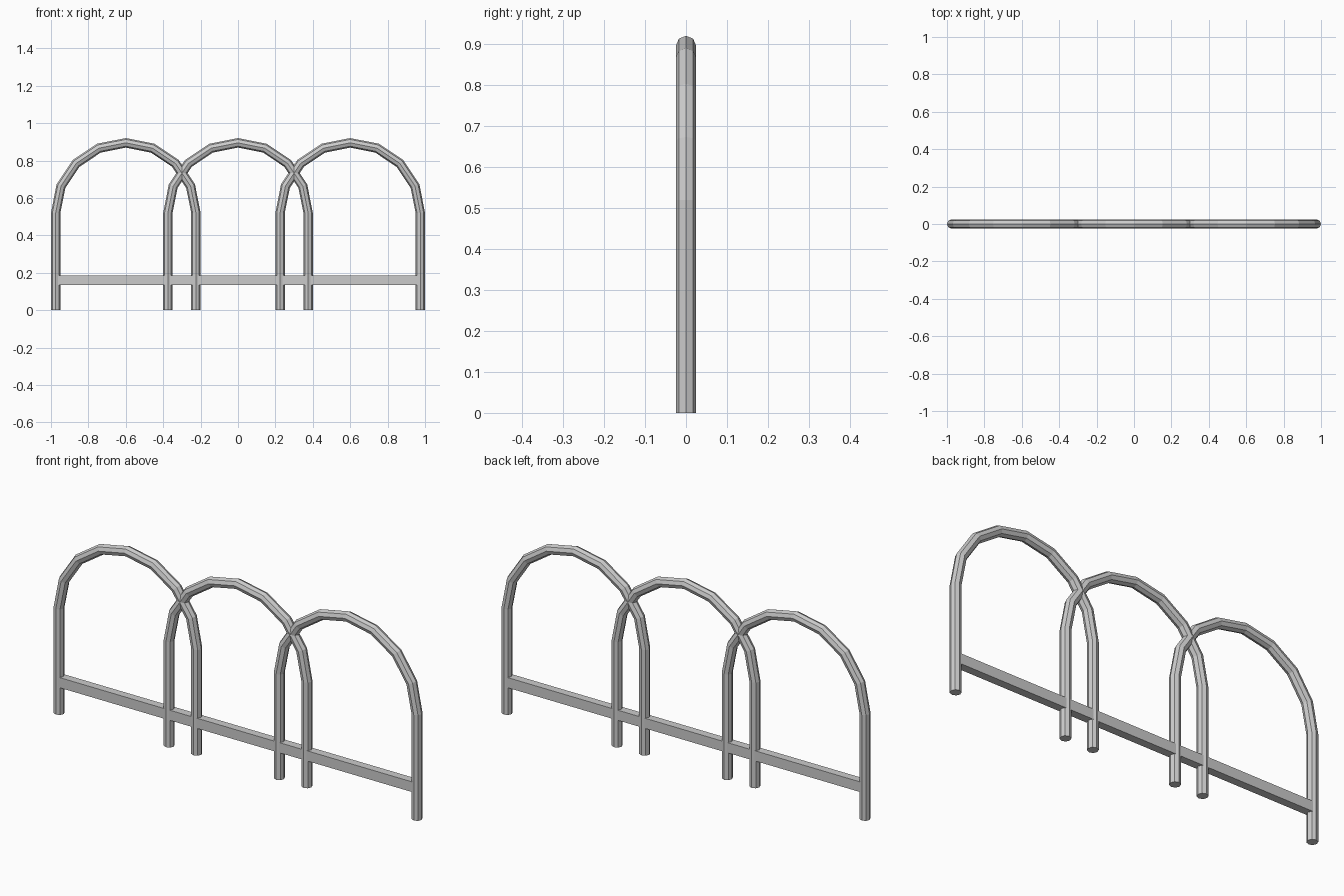
import bpy, bmesh
from math import sin, cos, pi

if "Cube" in bpy.data.objects:
    bpy.data.objects.remove(bpy.data.objects["Cube"])

R = 0.025      # tube radius
HALF = 0.375   # half distance between the legs of one hoop
SPRING = 0.52  # height where the arch begins
SPACING = 0.6


def hoop(name, cx):
    # path: straight leg, 8-segment semicircle, straight leg
    path = [(HALF, 0, 0, 1)]
    for i in range(9):
        a = pi * i / 8
        # radial direction, widened at the mitred bends
        k = 1 / cos(pi / 16) if 0 < i < 8 else 1.0
        path.append((HALF * cos(a), SPRING + HALF * sin(a), a, k))
    path.append((-HALF, 0, pi, 1))

    bm = bmesh.new()
    rings = []
    for px, pz, a, k in path:
        ring = []
        for j in range(8):
            t = 2 * pi * j / 8
            r = R * cos(t) * k
            ring.append(bm.verts.new((cx + px + r * cos(a), R * sin(t), pz + r * sin(a))))
        rings.append(ring)
    for a, b in zip(rings, rings[1:]):
        for j in range(8):
            bm.faces.new((a[j], a[(j + 1) % 8], b[(j + 1) % 8], b[j]))
    bm.faces.new(rings[0])
    bm.faces.new(rings[-1])
    bmesh.ops.recalc_face_normals(bm, faces=bm.faces)
    me = bpy.data.meshes.new(name)
    bm.to_mesh(me)
    bm.free()
    bpy.context.collection.objects.link(bpy.data.objects.new(name, me))


# three overlapping hoops
for n, c in (("left_hoop", -SPACING), ("middle_hoop", 0), ("right_hoop", SPACING)):
    hoop(n, c)

# low cross bar
bpy.ops.mesh.primitive_cube_add(size=1, location=(0, 0, 0.16))
bar = bpy.context.object
bar.name = "cross_bar"
bar.scale = (1.95, 0.04, 0.05)
